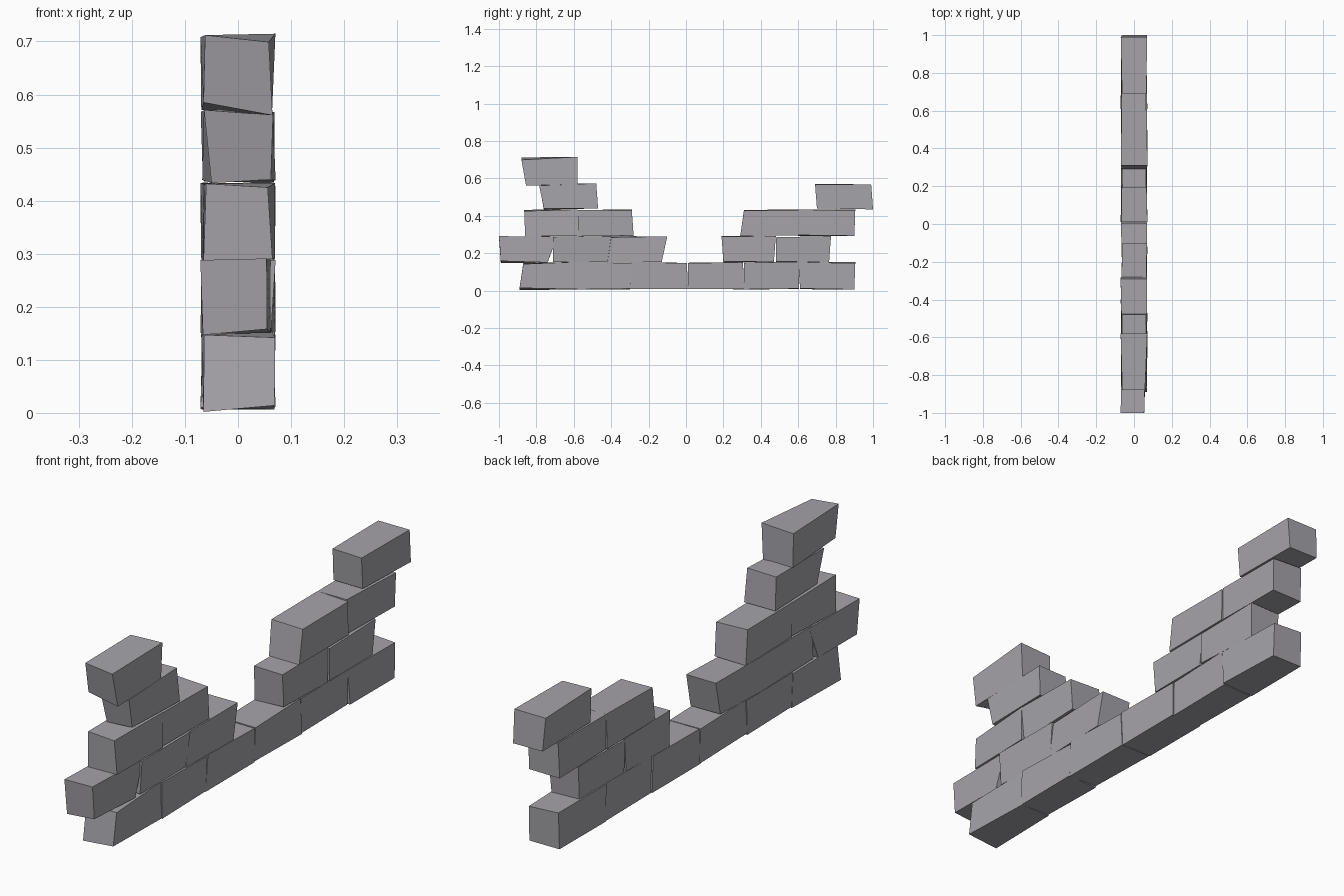
import bpy
import bmesh
import random

random.seed(4)
cube = bpy.data.objects.get("Cube")
if cube:
    bpy.data.objects.remove(cube, do_unlink=True)

# Stone colour
stone = bpy.data.materials.new("grey stone")
stone.use_nodes = True
colour = (0.38, 0.37, 0.40, 1)
stone.diffuse_color = colour
bsdf = next(n for n in stone.node_tree.nodes if n.type == "BSDF_PRINCIPLED")
bsdf.inputs["Base Color"].default_value = colour
bsdf.inputs["Roughness"].default_value = 0.9

HALF_WIDTH = 0.066


def brick(name, z, ends, face=None):
    """Irregular block: ends are front/back y at the bottom, then at the top;
    face optionally gives (x, z) offsets for the four front corners."""
    front_low, back_low, front_high, back_high = ends
    bm = bmesh.new()
    bmesh.ops.create_cube(bm, size=1)
    corner = 0
    for v in sorted(bm.verts, key=lambda v: (v.co.y, v.co.z, v.co.x)):
        side, back, high = v.co.x > 0, v.co.y > 0, v.co.z > 0
        low_y, high_y = (back_low, back_high) if back else (front_low, front_high)
        v.co.x = (HALF_WIDTH if side else -HALF_WIDTH) + random.uniform(-.005, .005)
        v.co.y = high_y if high else low_y
        v.co.z = z[high] + random.uniform(-.004, .004)
        if face and not back:
            v.co.x = face[corner][0]
            v.co.z = face[corner][1]
        corner += 1
    mesh = bpy.data.meshes.new(name)
    bm.to_mesh(mesh)
    bm.free()
    mesh.materials.append(stone)
    obj = bpy.data.objects.new(name, mesh)
    bpy.context.collection.objects.link(obj)


# Courses from the ground up: height range, then the blocks along the wall
courses = {
    "ground": ((.009, .15), [
        (-.89, -.58, -.87, -.58), (-.58, -.30, -.58, -.29),
        (-.30, .01, -.29, .005), (.01, .31, .01, .305),
        (.31, .605, .31, .60), (.61, .90, .60, .905)]),
    "second": ((.153, .288), [
        (-.99, -.74, -1.0, -.69), (-.71, -.42, -.71, -.40),
        (-.42, -.13, -.40, -.10), (.20, .47, .19, .48),
        (.48, .765, .48, .775)]),
    "third": ((.294, .431), [
        (-.86, -.58, -.865, -.58), (-.575, -.28, -.58, -.29),
        (.29, .60, .31, .60), (.60, .90, .60, .905)]),
    "fourth": ((.437, .57), [
        (-.76, -.47, -.785, -.48), (.70, 1.0, .69, .99)]),
    "top": ((.57, .712), [(-.855, -.58, -.88, -.58)]),
}

# Crooked exposed faces on the front end of each course
front_faces = {
    "ground": [(-.065, .002), (.069, .014), (-.064, .147), (.070, .142)],
    "second": [(-.066, .147), (.055, .158), (-.071, .288), (.054, .291)],
    "third": [(-.065, .287), (.065, .290), (-.060, .432), (.056, .425)],
    "fourth": [(-.050, .433), (.062, .440), (-.064, .571), (.066, .561)],
    "top": [(-.065, .585), (.065, .561), (-.062, .712), (.058, .699)],
}

for course, (heights, blocks) in courses.items():
    for i, ends in enumerate(blocks):
        face = front_faces[course] if i == 0 else None
        brick(f"{course}_course_brick_{i + 1}", heights, ends, face)
